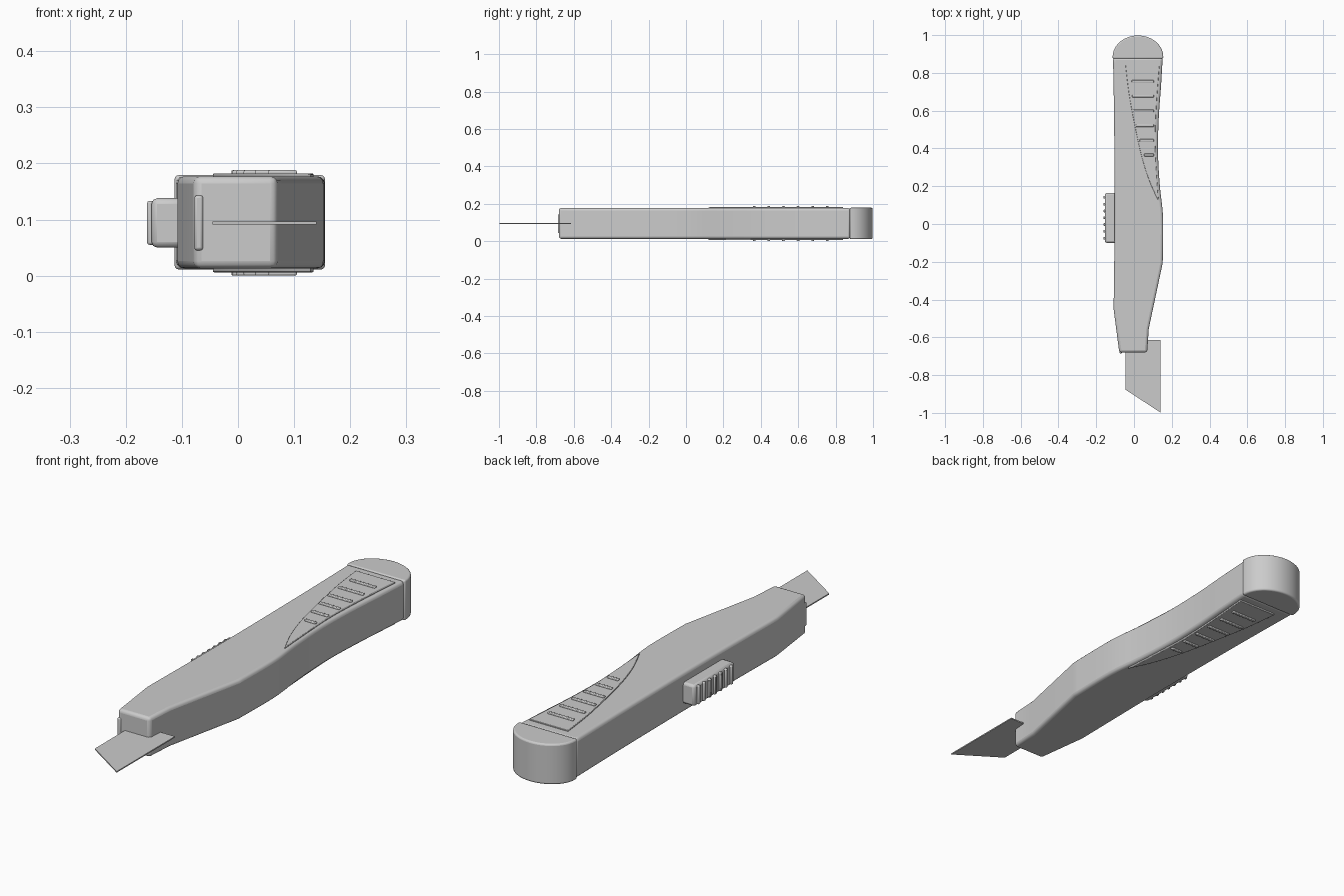
import bpy, bmesh, math

if "Cube" in bpy.data.objects:
    bpy.data.objects.remove(bpy.data.objects["Cube"])

ZC = 0.094  # mid height of the knife


def smooth(ctrl, n=6):
    """Catmull-Rom curve through the control points."""
    p = [ctrl[0]] + ctrl + [ctrl[-1]]
    out = []
    for i in range(1, len(p) - 2):
        a, b, c, d = p[i - 1:i + 3]
        for k in range(n):
            t = k / n
            out.append(tuple(0.5 * (2 * b[j] + (c[j] - a[j]) * t
                                    + (2 * a[j] - 5 * b[j] + 4 * c[j] - d[j]) * t ** 2
                                    + (3 * b[j] - a[j] - 3 * c[j] + d[j]) * t ** 3) for j in (0, 1)))
    return out + [ctrl[-1]]


def prism(name, outline, z0, z1, bevel=0.0, segs=3):
    """Extrude a flat outline from z0 to z1 and round its sharp edges."""
    bm = bmesh.new()
    face = bm.faces.new([bm.verts.new((x, y, z0)) for x, y in outline])
    ext = bmesh.ops.extrude_face_region(bm, geom=[face])
    for v in ext["geom"]:
        if isinstance(v, bmesh.types.BMVert):
            v.co.z = z1
    bmesh.ops.recalc_face_normals(bm, faces=bm.faces)
    me = bpy.data.meshes.new(name)
    bm.to_mesh(me)
    bm.free()
    ob = bpy.data.objects.new(name, me)
    bpy.context.collection.objects.link(ob)
    if bevel:
        m = ob.modifiers.new("round", "BEVEL")
        m.width, m.segments = bevel, segs
        m.limit_method, m.angle_limit = "ANGLE", math.radians(40)
    bpy.ops.object.select_all(action="DESELECT")
    bpy.context.view_layer.objects.active = ob
    ob.select_set(True)
    bpy.ops.object.shade_smooth_by_angle(angle=math.radians(35))
    return ob


def box(name, x, y, z, bevel=0.0):
    return prism(name, [(x[0], y[0]), (x[1], y[0]), (x[1], y[1]), (x[0], y[1])], z[0], z[1], bevel, 2)


# handle body
right = smooth([(0.152, -0.206), (0.154, 0.03), (0.137, 0.2), (0.127, 0.38),
                (0.131, 0.56), (0.143, 0.73), (0.152, 0.88)])
left = smooth([(-0.111, 0.88), (-0.106, 0.6), (-0.103, 0.25), (-0.103, -0.05), (-0.108, -0.45)])
prism("handle_body", [(0.07, -0.68), (0.078, -0.555)] + right + left + [(-0.078, -0.68)],
      0.013, 0.177, 0.013)

# rounded end cap
cap = [(0.155, 0.875)] + [(0.021 + 0.134 * math.cos(a), 0.885 + 0.113 * math.sin(a))
                         for a in [math.pi * i / 24 for i in range(25)]] + [(-0.113, 0.875)]
prism("end_cap", cap, 0.011, 0.179, 0.007)

# blade and the guide plate beside it
prism("blade", [(-0.045, -0.615), (-0.045, -0.877), (0.14, -0.998), (0.14, -0.615)], ZC - 0.0025, ZC + 0.0025)
box("blade_guide", (-0.078, -0.062), (-0.685, -0.6), (0.045, 0.143), 0.005)

# thumb slider with grip ribs
box("slider", (-0.154, -0.09), (-0.1, 0.165), (0.05, 0.138), 0.01)
for i in range(7):
    y = -0.075 + i * 0.036
    box(f"slider_rib_{i}", (-0.162, -0.148), (y - 0.007, y + 0.007), (0.055, 0.133), 0.004)

# grip pads and ridges, mirrored on both faces
pad = smooth([(-0.045, 0.84), (-0.022, 0.66), (0.03, 0.4), (0.077, 0.24), (0.13, 0.12)])
pad += smooth([(0.13, 0.12), (0.118, 0.3), (0.112, 0.46), (0.121, 0.66), (0.135, 0.84)])[1:]
ridge_starts = [-0.012, -0.01, -0.003, 0.01, 0.03, 0.054]
for side, s in (("top", 1), ("bottom", -1)):
    span = lambda a, b: sorted((ZC + s * a, ZC + s * b))
    prism(f"grip_pad_{side}", pad, *span(0.075, 0.088), 0.002, 2)
    for i, x0 in enumerate(ridge_starts):
        y = 0.755 - i * 0.078
        box(f"grip_ridge_{side}_{i}", (x0, 0.105), (y - 0.007, y + 0.007), span(0.08, 0.094), 0.003)
